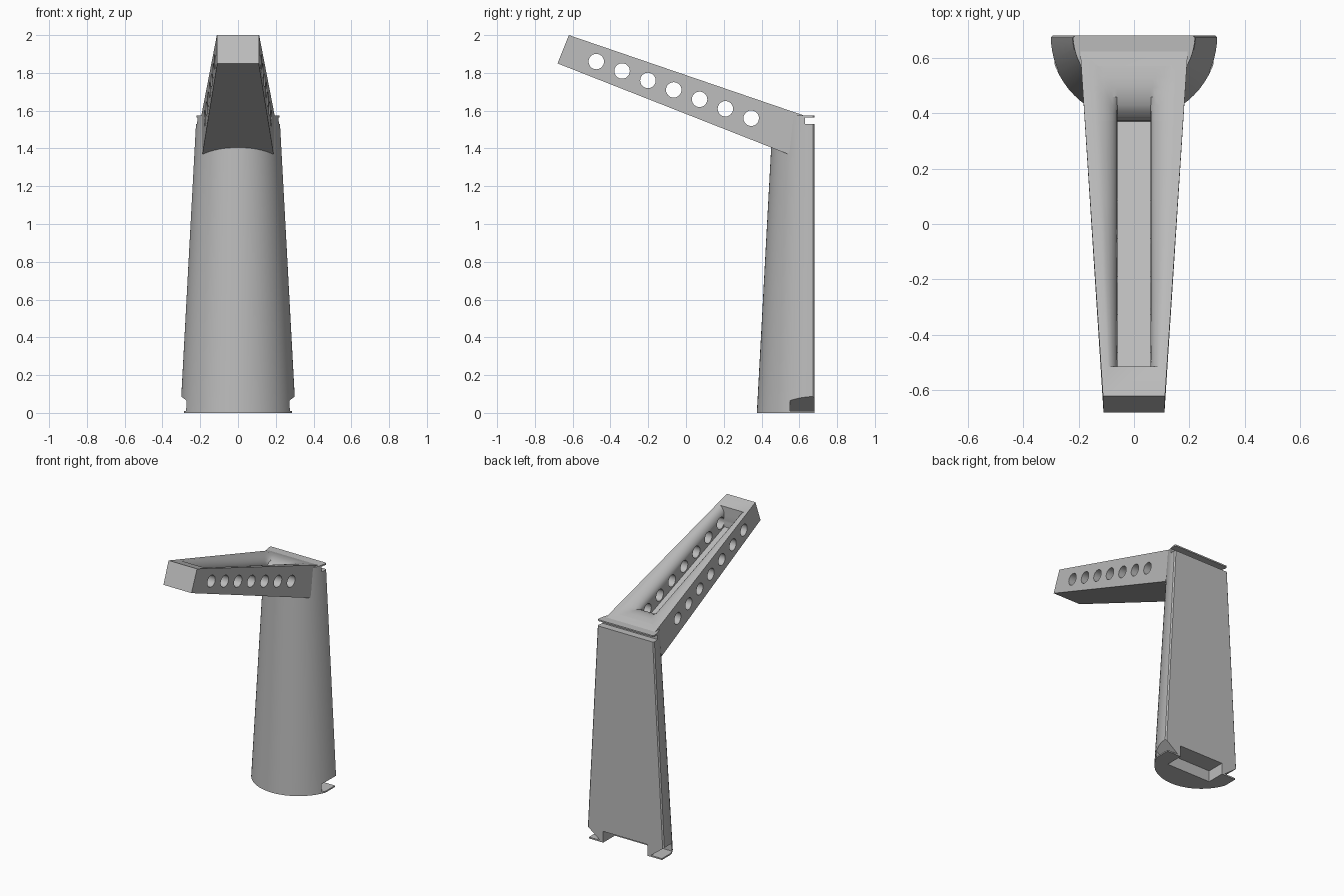
import bpy, bmesh, math
from mathutils import Matrix

cube = bpy.data.objects.get("Cube")
if cube:
    bpy.data.objects.remove(cube, do_unlink=True)

grey = bpy.data.materials.new("matte_grey")
grey.use_nodes = True
grey.diffuse_color = (0.5, 0.5, 0.5, 1)
grey.node_tree.nodes["Principled BSDF"].inputs["Base Color"].default_value = (0.5, 0.5, 0.5, 1)

BACK = 0.68


def finish(name, bm):
    bmesh.ops.recalc_face_normals(bm, faces=bm.faces)
    mesh = bpy.data.meshes.new(name)
    bm.to_mesh(mesh)
    bm.free()
    mesh.materials.append(grey)
    ob = bpy.data.objects.new(name, mesh)
    bpy.context.collection.objects.link(ob)
    return ob


def loft(name, rings):
    """Skin closed rings of equal length and cap both ends."""
    bm = bmesh.new()
    rows = [[bm.verts.new(p) for p in ring] for ring in rings]
    for a, b in zip(rows, rows[1:]):
        for i in range(len(a)):
            j = (i + 1) % len(a)
            bm.faces.new((a[i], a[j], b[j], b[i]))
    bm.faces.new(rows[0])
    bm.faces.new(rows[-1])
    return finish(name, bm)


def prism_y(name, outline, y0, y1):
    return loft(name, [[(x, y, z) for x, z in outline] for y in (y0, y1)])


def box_outline(x, z0, z1):
    return [(-x, z0), (x, z0), (x, z1), (-x, z1)]


def cut(ob, cutter):
    cutter.hide_render = True
    mod = ob.modifiers.new("cut", 'BOOLEAN')
    mod.operation = 'DIFFERENCE'
    mod.solver = 'EXACT'
    mod.object = cutter
    bpy.context.view_layer.objects.active = ob
    bpy.ops.object.modifier_apply(modifier=mod.name)


# Tapered half-round column with a flat, chamfered back
def column_ring(r, z, n=32):
    arc = [math.pi * i / n for i in range(1, n)]
    pts = [(r - 0.008, BACK, z), (r, BACK - 0.008, z)]
    pts += [(r * math.cos(a), BACK - r * math.sin(a), z) for a in arc]
    return pts + [(-r, BACK - 0.008, z), (0.008 - r, BACK, z)]


column = loft("column", [column_ring(0.305, 0), column_ring(0.22, 1.575)])

# Tapered arm rising towards the front
def arm_top(y):
    return 2.0 - 0.342 * (y + 0.62)


def arm_half_width(y):
    return 0.11 + 0.066 * max(0, y + 0.65)


profile = [(-0.68, 1.85), (-0.62, 2.0), (0.63, arm_top(0.63)), (0.54, 1.37)]
arm = loft("arm", [[(s * arm_half_width(y), y, z) for y, z in profile] for s in (-1, 1)])

# Channel cutter: rounded-over walls and a rounded ramp at the column end
def channel_ring(y):
    top = arm_top(y)
    floor = 1.805 - 0.366 * (y + 0.475)
    outer = arm_half_width(y) - 0.015
    depth = 0.065
    u = min(1, max(0, (y - 0.37) / 0.2))
    ramp = floor + (top - floor) * math.sqrt(1 - (1 - u) ** 2)
    half = [(0.06, floor)]
    for i in range(9):
        a = math.pi / 2 * i / 8
        half.append((outer - (outer - 0.06) * math.cos(a),
                     top - depth + (depth + 0.002) * math.sin(a)))
    half = [(x, max(z, ramp)) for x, z in half] + [(outer, top + 0.1)]
    return [(x, y, z) for x, z in half] + [(-x, y, z) for x, z in reversed(half)]


stations = [-0.515, -0.2, 0.1, 0.37]
stations += [0.37 + 0.2 * (1 - math.cos(math.pi / 2 * i / 8)) for i in range(1, 9)]
channel = loft("channel_cutter", [channel_ring(y) for y in stations])

# Row of round holes through both arm walls
bm = bmesh.new()
for i in range(7):
    place = Matrix.Translation((0, -0.475 + 0.1367 * i, 1.86 - 0.05 * i))
    bmesh.ops.create_cone(bm, cap_ends=True, segments=24, radius1=0.041, radius2=0.041,
                          depth=1, matrix=place @ Matrix.Rotation(math.pi / 2, 4, 'Y'))
holes = finish("hole_cutter", bm)

# Slot under the top lip, recess in the foot, sloped notches beside it
slot = prism_y("slot_cutter", box_outline(0.5, 1.53, 1.565), 0.63, 0.8)
recess = prism_y("recess_cutter", box_outline(0.175, -0.1, 0.08), 0.55, 0.8)
column_cutters = [channel, slot, recess]
for s in (-1, 1):
    wedge = [(s * 0.2, 0.01), (s * 0.41, 0.01), (s * 0.41, 0.17)]
    column_cutters.append(prism_y("notch_cutter", wedge, 0.55, 0.8))
    trim = [(s * 0.287, -0.1), (s * 0.4, -0.1), (s * 0.4, 0.02), (s * 0.287, 0.02)]
    column_cutters.append(prism_y("trim_cutter", trim, 0.55, 0.8))

for cutter in column_cutters:
    cut(column, cutter)
for cutter in (channel, holes):
    cut(arm, cutter)
for cutter in column_cutters + [holes]:
    bpy.data.objects.remove(cutter, do_unlink=True)

# Smooth the curves and keep the edges crisp
for ob in (column, arm):
    bpy.ops.object.select_all(action='DESELECT')
    ob.select_set(True)
    bpy.context.view_layer.objects.active = ob
    bpy.ops.object.shade_smooth_by_angle(angle=math.radians(30))
